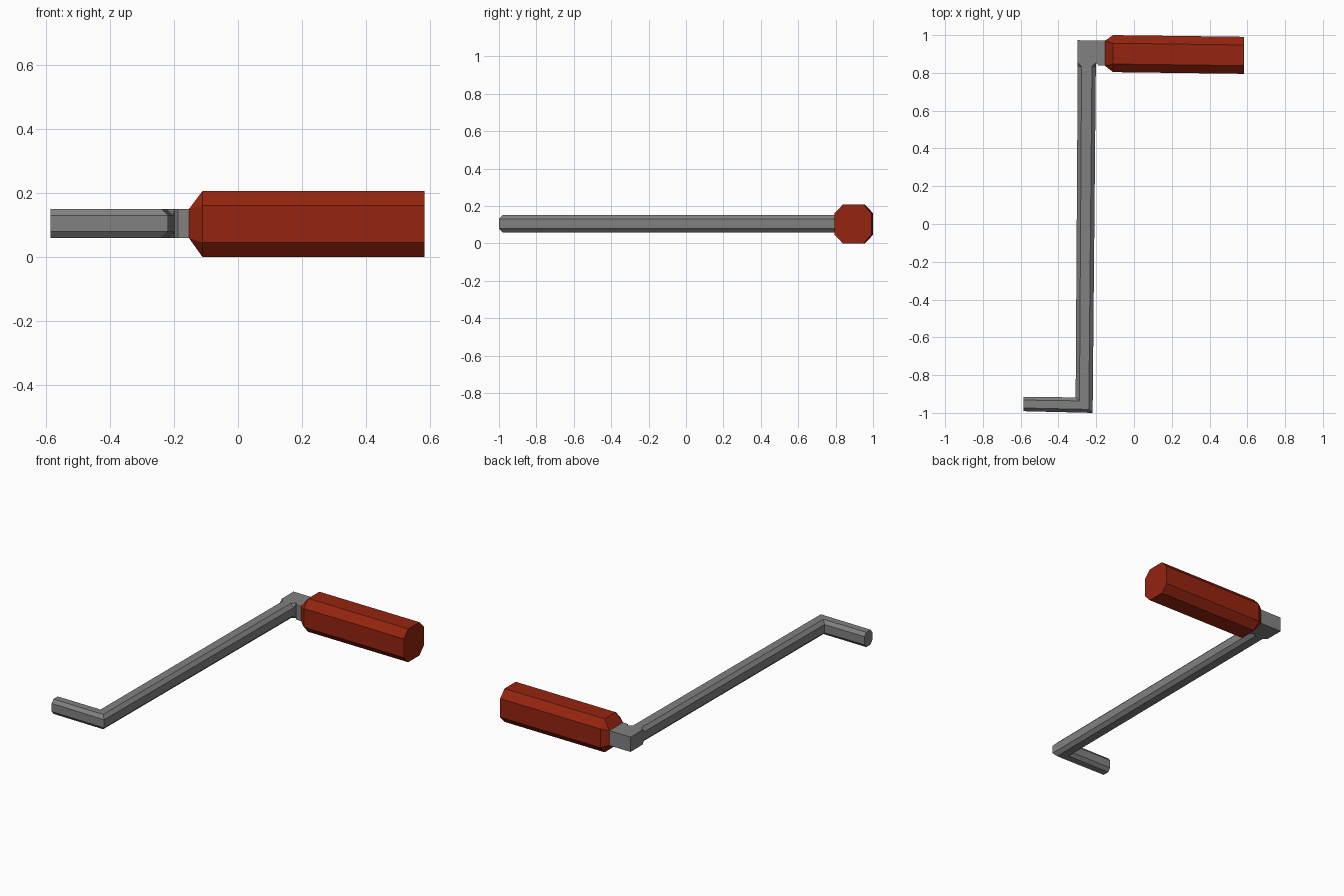
import bpy, bmesh

if "Cube" in bpy.data.objects:
    bpy.data.objects.remove(bpy.data.objects["Cube"])


def material(name, rgb):
    m = bpy.data.materials.new(name)
    m.diffuse_color = (*rgb, 1)
    m.use_nodes = True
    m.node_tree.nodes["Principled BSDF"].inputs["Base Color"].default_value = m.diffuse_color
    return m


steel = material("grey_steel", (0.22, 0.22, 0.22))
red = material("red_grip", (0.30, 0.018, 0.005))


def finish(bm, name, mat):
    bmesh.ops.remove_doubles(bm, verts=bm.verts, dist=1e-5)
    bmesh.ops.recalc_face_normals(bm, faces=bm.faces)
    me = bpy.data.meshes.new(name)
    bm.to_mesh(me)
    bm.free()
    me.materials.append(mat)
    ob = bpy.data.objects.new(name, me)
    bpy.context.collection.objects.link(ob)
    return ob


def loft(name, sections, mat):
    """Loft chamfered rectangles: (cx, cy, cz, ux, uy, half_height, flat_u, flat_z).
    flat values are the fraction of each side left uncut by the chamfer."""
    bm = bmesh.new()
    rings = []
    for cx, cy, cz, ux, uy, h, fu, fz in sections:
        pts = [(1, -fz), (1, fz), (fu, 1), (-fu, 1),
               (-1, fz), (-1, -fz), (-fu, -1), (fu, -1)]
        rings.append([bm.verts.new((cx + a * ux, cy + a * uy, cz + b * h)) for a, b in pts])
    for r, s in zip(rings, rings[1:]):
        for i in range(8):
            j = (i + 1) % 8
            bm.faces.new((r[i], r[j], s[j], s[i]))
    bm.faces.new(rings[0])
    bm.faces.new(rings[-1])
    return finish(bm, name, mat)


# Bent rod: short tip, mitred corner, long arm, flare into the square block
loft("crank_rod", [
    (-0.586, -0.953, 0.105, 0, -0.038, 0.046, 0.55, 0.55),
    (-0.264, -0.959, 0.105, 0.045, -0.041, 0.046, 0.55, 0.55),
    (-0.250, 0.835, 0.105, 0.048, 0, 0.046, 0.57, 0.55),
    (-0.249, 0.857, 0.105, 0.051, 0, 0.046, 1, 1),
], steel)

# Square elbow block that joins the arm to the grip
bm = bmesh.new()
outline = [(-0.300, 0.857), (-0.198, 0.857), (-0.188, 0.838),
           (-0.150, 0.838), (-0.150, 0.971), (-0.300, 0.973)]
face = bm.faces.new([bm.verts.new((x, y, 0.059)) for x, y in outline])
ext = bmesh.ops.extrude_face_region(bm, geom=[face])
top = [v for v in ext["geom"] if isinstance(v, bmesh.types.BMVert)]
bmesh.ops.translate(bm, verts=top, vec=(0, 0, 0.092))
finish(bm, "elbow_block", steel)

# Grip: eight-sided bar tapering to the block
loft("grip", [
    (-0.153, 0.904, 0.105, 0, 0.067, 0.046, 1, 1),
    (-0.111, 0.902, 0.1035, 0, 0.098, 0.1035, 0.56, 0.56),
    (0.583, 0.893, 0.1035, 0, 0.098, 0.1035, 0.56, 0.56),
], red)
